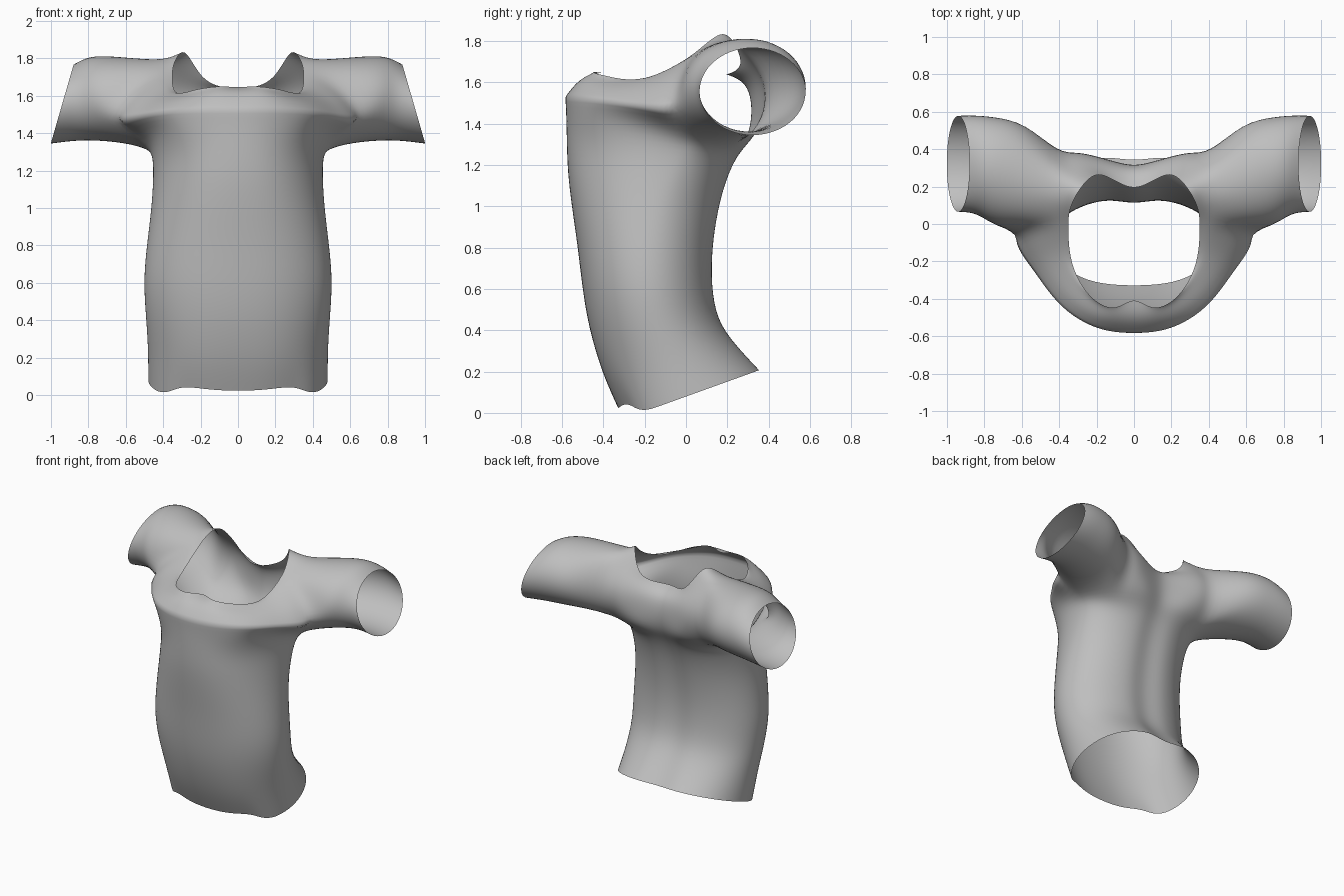
import bpy, bmesh, math
from mathutils import Vector

if "Cube" in bpy.data.objects:
    bpy.data.objects.remove(bpy.data.objects["Cube"])

COLS = 16                      # columns from front centre to back centre
ARM_A, ARM_B = 8, 12           # columns spanned by the armhole


def torso_row(zf, zb, w, yf, yb, yc, power=0.88, groove=0.035):
    """Half a rounded body section, tilted from front to back."""
    row = []
    for k in range(COLS + 1):
        t = math.pi * k / COLS
        c = math.cos(t)
        x = 0.0 if k in (0, COLS) else w * math.sin(t) ** power
        y = yc + (yf - yc) * c if c > 0 else yc - (yb - yc) * c
        if c < 0:              # shallow channel along the spine
            y -= groove * math.exp(-(x / 0.08) ** 2)
        z = zf + (zb - zf) * ((1 - c) / 2) ** 1.2
        row.append(Vector((x, y, z)))
    return row


def hem_row():
    """Hem rising to the back, with a wavy front edge."""
    row = torso_row(0, 0, 0.482, -0.33, 0.37, 0.0, 0.76)
    for p in row:
        u = p.y + 0.22
        p.z = 0.36 * u if u > 0 else 0.045 * math.sin(-math.pi * u / 0.13)
    return row


def spline_row(pts):
    """Nine control points resampled to all columns, symmetric at the ends."""
    p = [Vector(q) for q in pts]
    flip = lambda v: Vector((-v.x, v.y, v.z))
    q = [flip(p[1])] + p + [flip(p[-2])]
    row = []
    for i in range(1, len(q) - 1):
        row.append(q[i])
        if i < len(q) - 2:
            row.append((9 * (q[i] + q[i + 1]) - q[i - 1] - q[i + 2]) / 16)
    return row


# body from hem to chest
rows = [hem_row()] + [torso_row(*r) for r in (
    (0.19, 0.33, 0.482, -0.407, 0.255, -0.07, 0.82),
    (0.41, 0.45, 0.495, -0.472, 0.165, -0.15),
    (0.60, 0.62, 0.508, -0.503, 0.138, -0.18),
    (0.80, 0.80, 0.490, -0.525, 0.142, -0.18),
    (1.00, 0.98, 0.465, -0.555, 0.17, -0.15),
    (1.16, 1.13, 0.455, -0.575, 0.21, -0.09),
    (1.30, 1.25, 0.455, -0.58, 0.265, -0.03))]

# underarm, chest fold, upper chest, shoulder line and neck rim
rows.append(spline_row((
    (0, -.58, 1.43), (.18, -.555, 1.43), (.34, -.46, 1.43),
    (.44, -.27, 1.42), (.49, -.02, 1.36), (.49, .12, 1.32),
    (.39, .27, 1.31), (.19, .35, 1.34), (0, .29, 1.33))))
UNDER = len(rows) - 1
rows.append(spline_row((
    (0, -.585, 1.53), (.20, -.56, 1.53), (.39, -.445, 1.52),
    (.54, -.25, 1.49), (.655, -.065, 1.46), (.55, .15, 1.46),
    (.40, .38, 1.46), (.20, .365, 1.45), (0, .315, 1.45))))
FOLD = len(rows) - 1
rows.append(spline_row((
    (0, -.53, 1.60), (.18, -.515, 1.595), (.36, -.385, 1.575),
    (.49, -.20, 1.57), (.59, -.03, 1.60), (.52, .15, 1.62),
    (.40, .38, 1.62), (.20, .36, 1.58), (0, .30, 1.56))))
rows.append(spline_row((
    (0, -.47, 1.635), (.14, -.48, 1.63), (.29, -.35, 1.605),
    (.39, -.15, 1.63), (.43, .03, 1.73), (.43, .15, 1.79),
    (.39, .28, 1.76), (.22, .32, 1.66), (0, .25, 1.61))))
SHOULDER = len(rows) - 1
rows.append(spline_row((
    (0, -.40, 1.645), (.11, -.455, 1.65), (.24, -.385, 1.63),
    (.335, -.21, 1.61), (.352, 0, 1.71), (.335, .10, 1.79),
    (.28, .20, 1.84), (.18, .275, 1.68), (0, .18, 1.635))))

bm = bmesh.new()
crease = bm.edges.layers.float.new("crease_edge")
grid = [[bm.verts.new(p) for p in row] for row in rows]
for r in range(len(rows) - 1):
    for k in range(COLS):
        if UNDER <= r < SHOULDER and ARM_A <= k < ARM_B:
            continue           # armhole
        bm.faces.new((grid[r][k], grid[r][k + 1],
                      grid[r + 1][k + 1], grid[r + 1][k]))

# sharper fold across the chest
for k in range(ARM_A):
    bm.edges.get((grid[FOLD][k], grid[FOLD][k + 1]))[crease] = 0.5

# armhole loop: along the bottom, up the back, along the top, down the front
loop = [grid[UNDER][k] for k in range(ARM_A, ARM_B + 1)]
loop += [grid[r][ARM_B] for r in range(UNDER + 1, SHOULDER)]
loop += [grid[SHOULDER][k] for k in range(ARM_B, ARM_A - 1, -1)]
loop += [grid[r][ARM_A] for r in range(SHOULDER - 1, UNDER, -1)]
n = len(loop)

# sleeve rings: x, centre y, centre z, radius y, radius z, bottom and front slant
for x0, cy, cz, ry, rz, low, fwd in (
        (0.66, 0.265, 1.583, 0.288, 0.235, 0.00, 0.08),
        (0.79, 0.31, 1.588, 0.272, 0.232, 0.02, 0.035),
        (0.87, 0.322, 1.575, 0.268, 0.226, 0.04, 0.01),
        (0.94, 0.322, 1.555, 0.265, 0.218, 0.063, 0.00)):
    ring = []
    for j in range(n):
        a = math.radians(-135) + 2 * math.pi * j / n
        ring.append(bm.verts.new((x0 - low * math.sin(a) - fwd * math.cos(a),
                                  cy + ry * math.cos(a), cz + rz * math.sin(a))))
    for j in range(n):
        i = (j + 1) % n
        bm.faces.new((loop[j], loop[i], ring[i], ring[j]))
    loop = ring

# drop unused points inside the armhole
bmesh.ops.delete(bm, geom=[v for v in bm.verts if not v.link_faces], context='VERTS')
for f in bm.faces:
    f.smooth = True

mesh = bpy.data.meshes.new("shirt")
bm.to_mesh(mesh)
bm.free()
shirt = bpy.data.objects.new("shirt", mesh)
bpy.context.collection.objects.link(shirt)

cloth = bpy.data.materials.new("grey_cloth")
cloth.diffuse_color = (0.52, 0.52, 0.52, 1)
cloth.use_nodes = True
cloth.node_tree.nodes["Principled BSDF"].inputs["Base Color"].default_value = cloth.diffuse_color
mesh.materials.append(cloth)

mirror = shirt.modifiers.new("mirror", 'MIRROR')
mirror.use_clip = True
sub = shirt.modifiers.new("smooth", 'SUBSURF')
sub.levels = sub.render_levels = 2
